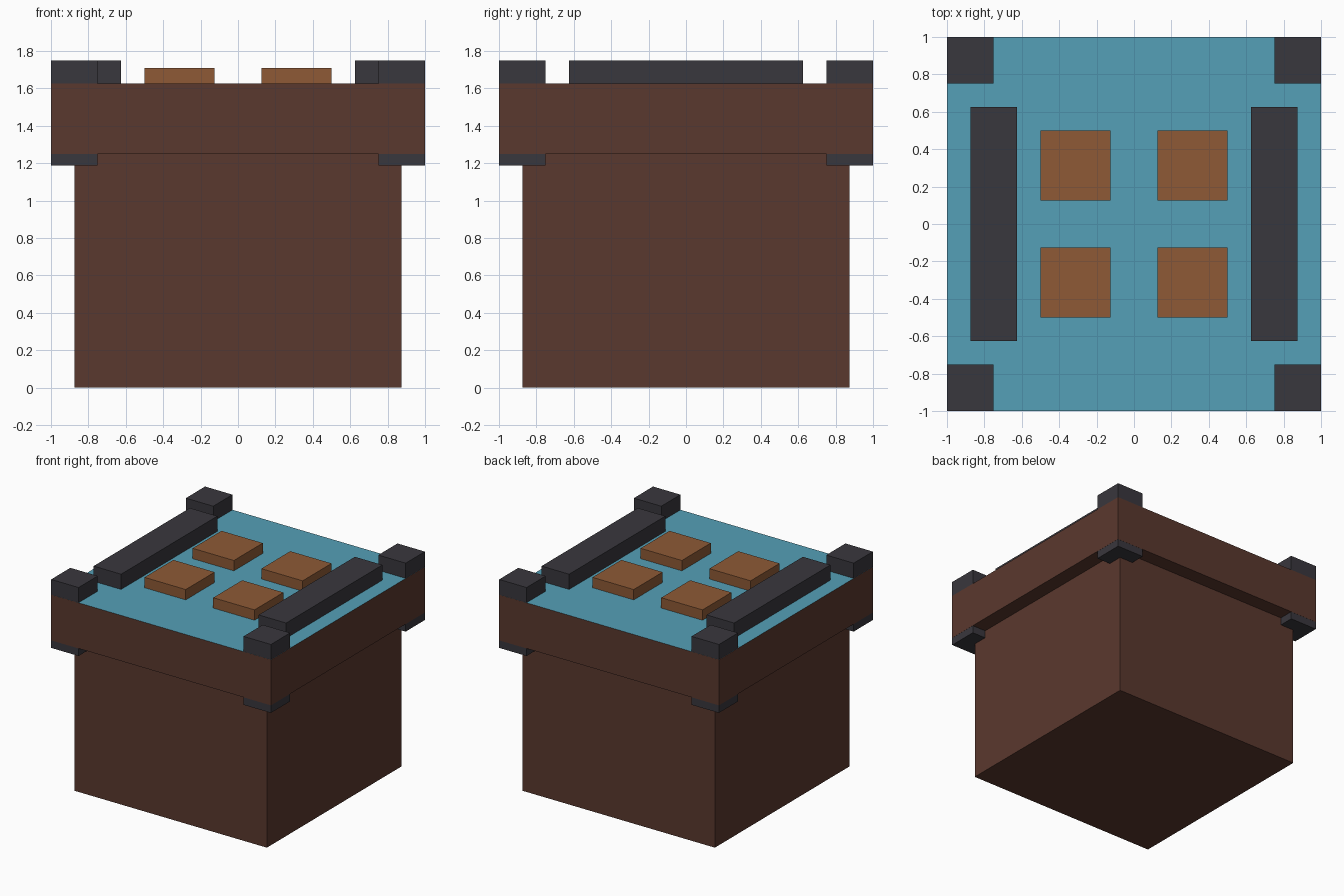
import bpy
import bmesh

cube = bpy.data.objects.get("Cube")
if cube:
    bpy.data.objects.remove(cube, do_unlink=True)


def material(name, rgb):
    lin = [((c / 255 + 0.055) / 1.055) ** 2.4 for c in rgb]
    mat = bpy.data.materials.new(name)
    mat.use_nodes = True
    mat.diffuse_color = (*lin, 1)
    bsdf = mat.node_tree.nodes["Principled BSDF"]
    bsdf.inputs["Base Color"].default_value = (*lin, 1)
    bsdf.inputs["Roughness"].default_value = 0.9
    return mat


BROWN = material("dark brown", (90, 56, 46))
TEAL = material("teal", (85, 160, 183))
TAN = material("tan brown", (142, 90, 54))
GREY = material("charcoal", (57, 55, 61))


def box(name, lo, hi, mat, top_mat=None):
    """Axis-aligned box from corner to corner, with an optional top colour."""
    bm = bmesh.new()
    bmesh.ops.create_cube(bm, size=1)
    for v in bm.verts:
        v.co = [lo[i] if v.co[i] < 0 else hi[i] for i in range(3)]
    bm.normal_update()
    if top_mat:
        for f in bm.faces:
            f.material_index = int(f.normal.z > 0.5)
    mesh = bpy.data.meshes.new(name)
    bm.to_mesh(mesh)
    bm.free()
    mesh.materials.append(mat)
    if top_mat:
        mesh.materials.append(top_mat)
    obj = bpy.data.objects.new(name, mesh)
    bpy.context.collection.objects.link(obj)
    return obj


def span(side, a, b):
    """Sorted interval mirrored to the given side."""
    return sorted((side * a, side * b))


# Main body and the wider slab with its coloured top
box("body", (-0.875, -0.875, 0), (0.875, 0.875, 1.26), BROWN)
box("top_slab", (-1, -1, 1.25), (1, 1, 1.625), BROWN, TEAL)

for sx, x_name in ((-1, "right"), (1, "left")):
    # Long side rail
    x0, x1 = span(sx, 0.625, 0.875)
    box(f"{x_name}_rail", (x0, -0.625, 1.62), (x1, 0.625, 1.75), GREY)
    for sy, y_name in ((-1, "front"), (1, "back")):
        # Corner post, a hair inside the slab walls
        x0, x1 = span(sx, 0.75, 0.999)
        y0, y1 = span(sy, 0.75, 0.999)
        box(f"{y_name}_{x_name}_corner_post", (x0, y0, 1.1875), (x1, y1, 1.75), GREY)
        # Raised square tile
        x0, x1 = span(sx, 0.125, 0.5)
        y0, y1 = span(sy, 0.125, 0.5)
        box(f"{y_name}_{x_name}_tile", (x0, y0, 1.62), (x1, y1, 1.71), TAN)
